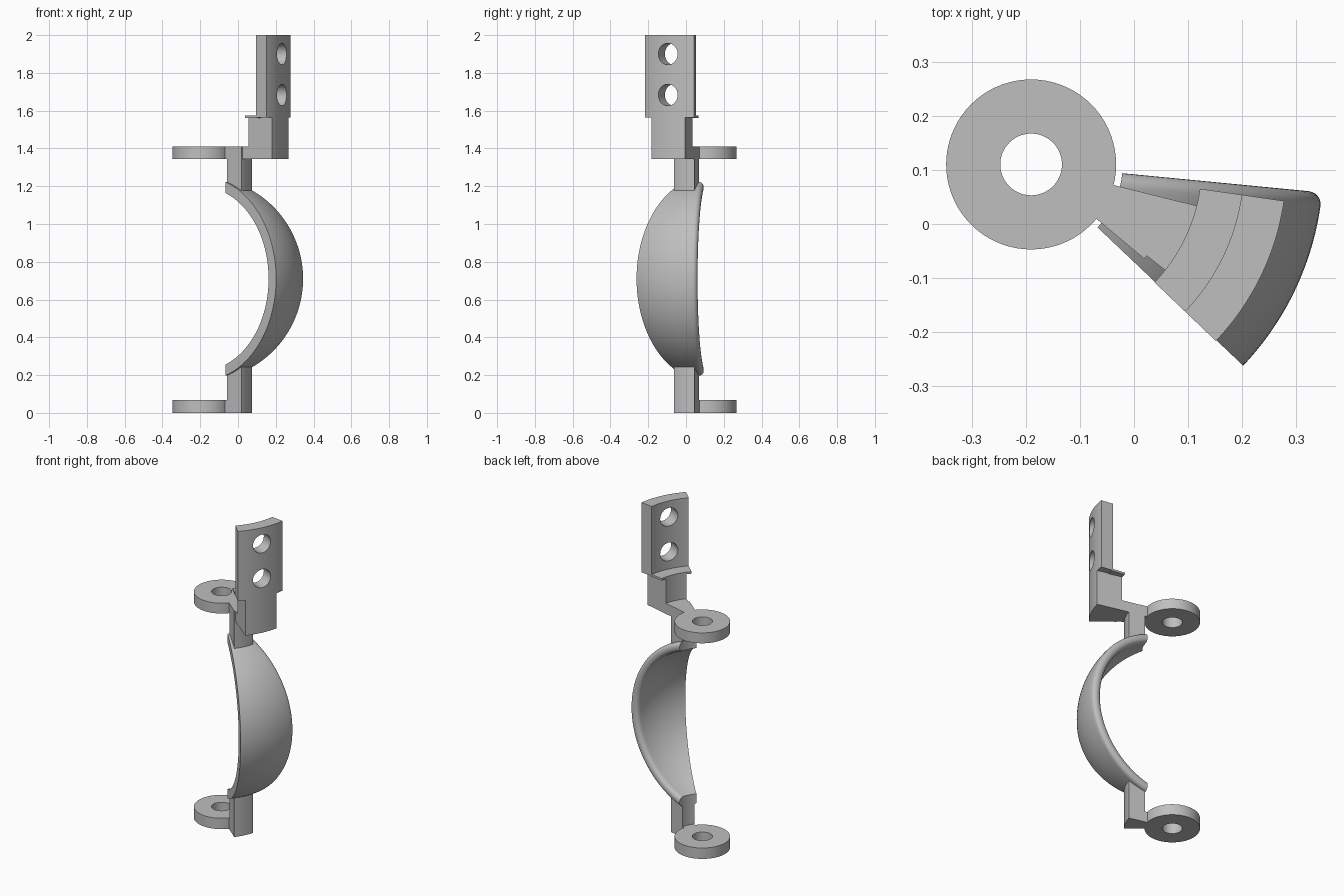
import bpy
import bmesh
from math import radians, sin, cos, sqrt, pi
from mathutils import Matrix

cube = bpy.data.objects.get("Cube")
if cube:
    bpy.data.objects.remove(cube, do_unlink=True)

AXIS_X, AXIS_Y = -0.19, 0.11      # pivot axis shared by every part

grey = bpy.data.materials.new("matte grey")
grey.use_nodes = True
COLOUR = (0.52, 0.52, 0.52, 1)
grey.diffuse_color = COLOUR
grey.node_tree.nodes["Principled BSDF"].inputs["Base Color"].default_value = COLOUR


def polar(r, angle, z):
    return (AXIS_X + r * cos(angle), AXIS_Y + r * sin(angle), z)


def loft(name, sections, closed=False):
    """Skin a list of equal point loops, capping the ends unless closed."""
    bm = bmesh.new()
    loops = [[bm.verts.new(p) for p in s] for s in sections]
    pairs = list(zip(loops, loops[1:]))
    if closed:
        pairs.append((loops[-1], loops[0]))
    else:
        bm.faces.new(loops[0])
        bm.faces.new(loops[-1])
    n = len(loops[0])
    for a, b in pairs:
        for i in range(n):
            j = (i + 1) % n
            bm.faces.new((a[i], a[j], b[j], b[i]))
    bmesh.ops.recalc_face_normals(bm, faces=bm.faces)
    return finish(name, bm)


def finish(name, bm):
    mesh = bpy.data.meshes.new(name)
    bm.to_mesh(mesh)
    bm.free()
    mesh.materials.append(grey)
    obj = bpy.data.objects.new(name, mesh)
    bpy.context.collection.objects.link(obj)
    return obj


def sector(name, r0, r1, z0, z1, start, end, steps=24):
    """Rectangular section swept about the pivot axis."""
    profile = [(r0, z0), (r1, z0), (r1, z1), (r0, z1)]
    full = abs(end - start) >= 360
    angles = [radians(start + (end - start) * k / steps)
              for k in range(steps if full else steps + 1)]
    return loft(name, [[polar(r, a, z) for r, z in profile] for a in angles], full)


def shade(obj):
    bpy.ops.object.select_all(action='DESELECT')
    obj.select_set(True)
    bpy.context.view_layer.objects.active = obj
    bpy.ops.object.shade_smooth_by_angle(angle=radians(30))


parts = []

# Pivot rings, with a short neck joining each to its post
for label, z0, z1 in (("lower", 0, 0.068), ("upper", 1.345, 1.41)):
    parts.append(sector(label + "_pivot_ring", 0.057, 0.157, z0, z1, 0, 360, 72))
    parts.append(sector(label + "_neck", 0.15, 0.175, z0, z1, -39.8, -14, 8))

# Posts above and below the shell
for label, z0, z1 in (("lower", 0, 0.25), ("upper", 1.165, 1.41)):
    parts.append(sector(label + "_post", 0.17, 0.272, z0, z1, -39.8, -14, 16))

# Arm, mounting block, thin lip and drilled plate
parts.append(sector("arm", 0.265, 0.32, 1.345, 1.41, -38.3, -14))
parts.append(sector("mounting_block", 0.315, 0.472, 1.345, 1.57, -38.5, -14))
parts.append(sector("lip", 0.315, 0.4, 1.562, 1.575, -43.7, -8.2))
plate = sector("mounting_plate", 0.393, 0.472, 1.565, 2, -43.7, -8.2, 32)
parts.append(plate)

# Two bolt holes through the plate
mid = radians(-26)
bm = bmesh.new()
for z in (1.9, 1.683):
    place = (Matrix.Translation(polar(0.43, mid, z)) @ Matrix.Rotation(mid, 4, 'Z')
             @ Matrix.Rotation(pi / 2, 4, 'Y'))
    bmesh.ops.create_cone(bm, cap_ends=True, segments=48, radius1=0.057,
                          radius2=0.057, depth=0.3, matrix=place)
cutter = finish("hole_cutter", bm)
cutter.hide_render = True
cut = plate.modifiers.new("bolt_holes", 'BOOLEAN')
cut.operation = 'DIFFERENCE'
cut.solver = 'EXACT'
cut.object = cutter
bpy.context.view_layer.objects.active = plate
bpy.ops.object.modifier_apply(modifier=cut.name)
bpy.data.objects.remove(cutter, do_unlink=True)

# Spherical shell segment, rounded along its back edge
CENTRE_Z, OUTER, INNER, END_R, FILLET = 0.71, 0.54, 0.485, 0.169, 0.025
BACK, FRONT = radians(-5.5), radians(-43.5)
ARC_STEPS, SIDE_STEPS, ROUND_STEPS = 56, 20, 6


def shell_loop(inset, place_angle):
    points = []
    for radius, way in ((OUTER - inset, 1), (INNER + inset, -1)):
        top = sqrt(radius ** 2 - END_R ** 2)
        limit = math_atan(top, END_R)
        for k in range(ARC_STEPS + 1):
            lat = way * limit * (2 * k / ARC_STEPS - 1)
            r = radius * cos(lat)
            points.append(polar(r, place_angle(r), CENTRE_Z + radius * sin(lat)))
    return points


def math_atan(y, x):
    return Matrix.Identity(2).to_3x3().col[0].xy.angle((x, y))


sections = []
for k in range(ROUND_STEPS):
    t = k / ROUND_STEPS * pi / 2
    back_off = FILLET * (1 - cos(t))
    sections.append(shell_loop(FILLET * (1 - sin(t)),
                               lambda r, d=back_off: BACK - d / r))
for k in range(SIDE_STEPS + 1):
    f = k / SIDE_STEPS
    sections.append(shell_loop(
        0, lambda r, f=f: (BACK - FILLET / r) * (1 - f) + FRONT * f))
parts.append(loft("curved_shell", sections))

for part in parts:
    shade(part)
